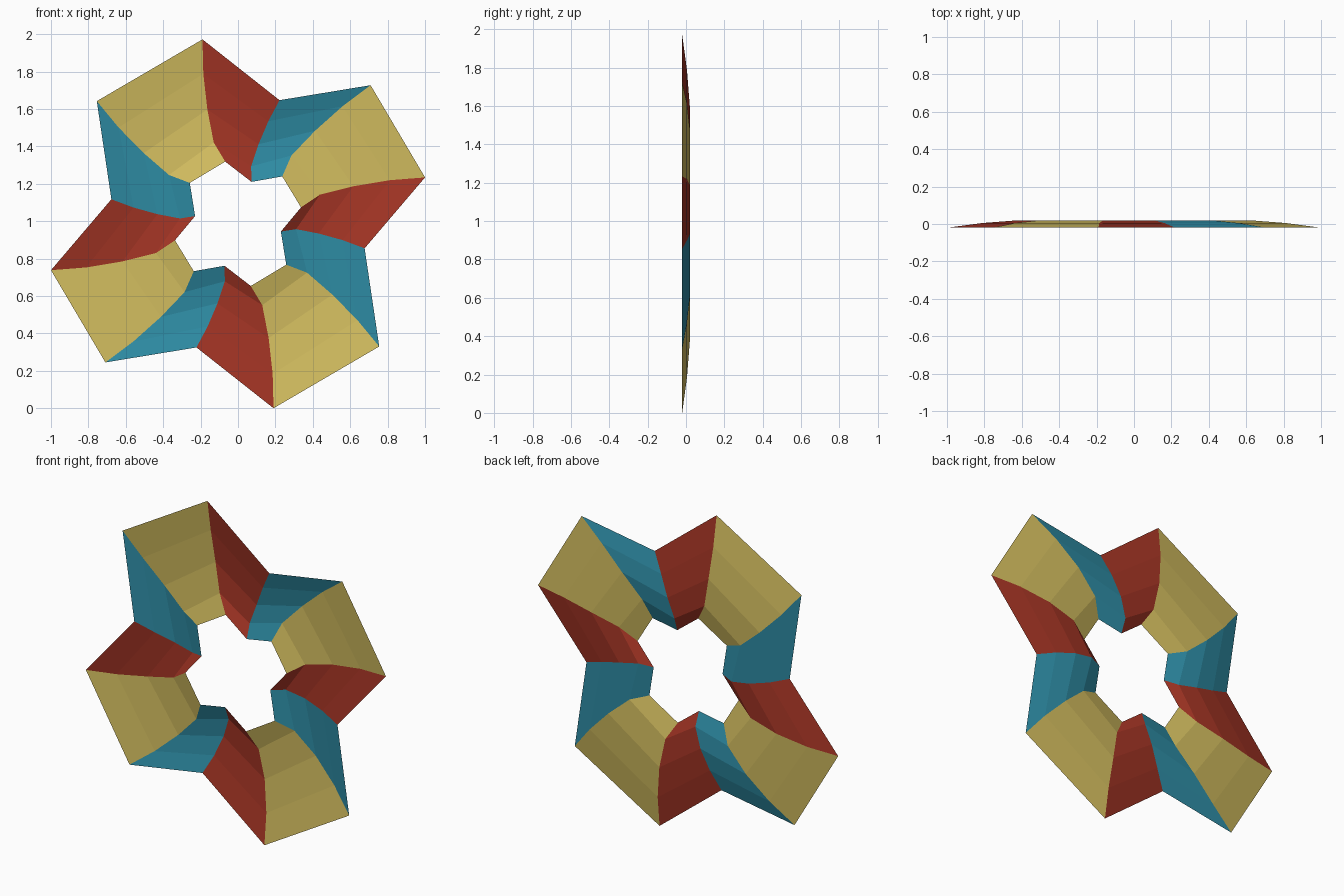
import bpy
import bmesh
from mathutils import Matrix, Vector
from math import radians

if "Cube" in bpy.data.objects:
    bpy.data.objects.remove(bpy.data.objects["Cube"])


def material(name, colour):
    m = bpy.data.materials.new(name)
    m.diffuse_color = (*colour, 1)
    m.use_nodes = True
    m.node_tree.nodes["Principled BSDF"].inputs["Base Color"].default_value = m.diffuse_color
    return m


materials = [
    material("red", (0.37, 0.035, 0.018)),
    material("teal", (0.027, 0.26, 0.37)),
    material("gold", (0.65, 0.51, 0.115)),
]

# Half of the star outline (x, z) around its centre; the rest is a half turn
half = [(-0.19, 0.986), (0.222, 0.661), (0.709, 0.741),
        (1.0, 0.248), (0.677, -0.131), (0.755, -0.656)]
outline = half + [(-x, -z) for x, z in half]
count = len(outline)
CENTRE_Z = 0.986

# Rings from the outer rim to the hole: scale, twist in degrees, depth y
rings = [(1.0, 0.0, -0.02), (0.82, 2.1, 0.005), (0.63, 4.1, 0.02),
         (0.452, 5.7, 0.011), (0.338, 0.7, -0.02)]

# Arched, twisted sheet between the rings
bm = bmesh.new()
loops = []
for scale, twist, y in rings:
    turn = Matrix.Rotation(radians(twist), 2)
    points = [turn @ Vector(p) * scale for p in outline]
    loops.append([bm.verts.new((p.x, y, p.y + CENTRE_Z)) for p in points])

for outer, inner in zip(loops, loops[1:]):
    for i in range(count):
        j = (i + 1) % count
        face = bm.faces.new((outer[j], outer[i], inner[i], inner[j]))
        face.material_index = i % 3  # red, teal, gold repeat round the star

mesh = bpy.data.meshes.new("star_ring")
bm.to_mesh(mesh)
bm.free()
for m in materials:
    mesh.materials.append(m)
star = bpy.data.objects.new("star_ring", mesh)
bpy.context.collection.objects.link(star)
